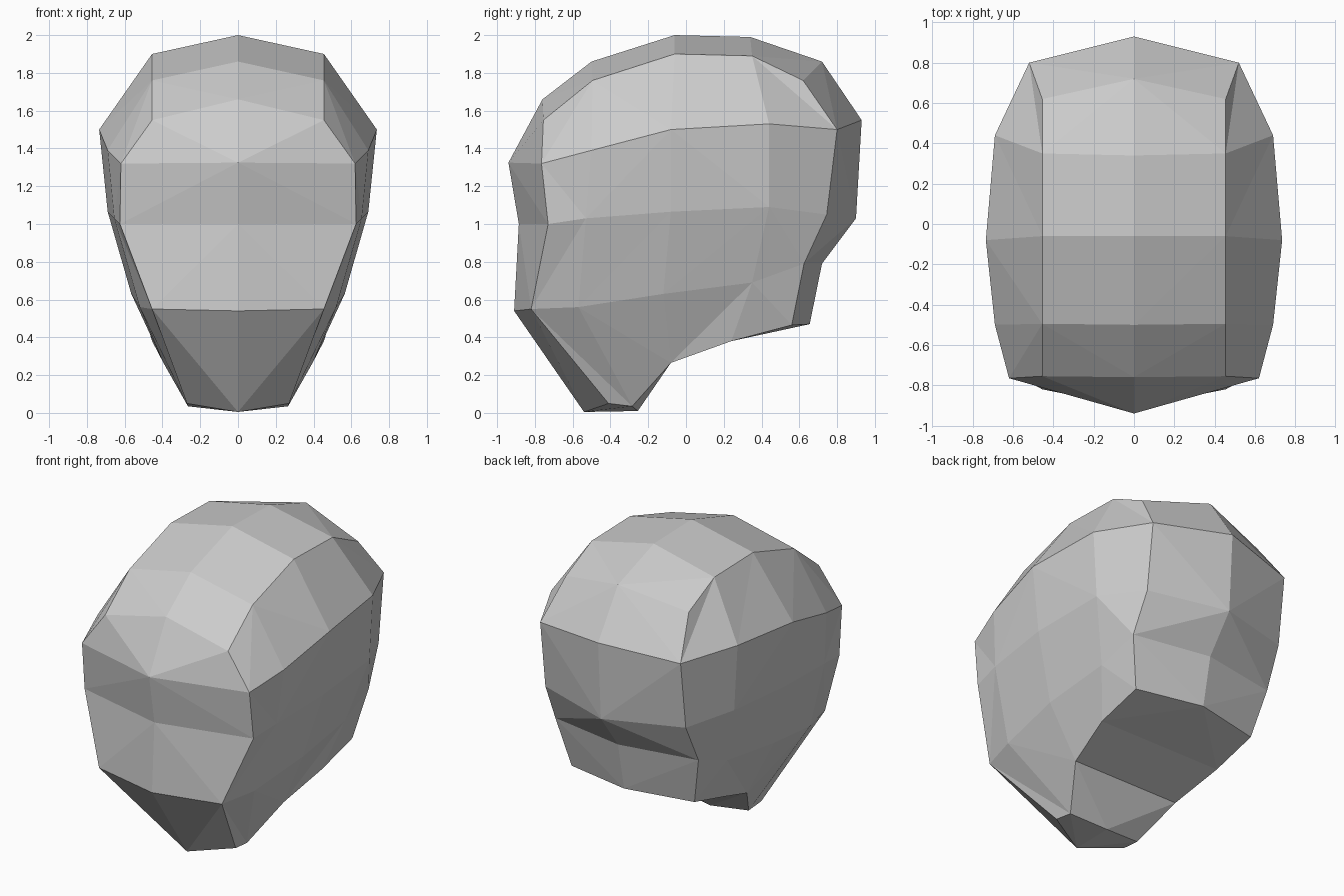
import bpy
import bmesh
from mathutils import Vector

cube = bpy.data.objects.get("Cube")
if cube:
    bpy.data.objects.remove(cube, do_unlink=True)

# Single clay-grey material
clay = bpy.data.materials.new("clay grey")
clay.use_nodes = True
GREY = (0.6, 0.6, 0.6, 1)
clay.diffuse_color = GREY
clay.node_tree.nodes["Principled BSDF"].inputs["Base Color"].default_value = GREY

# Side of the head: five rows from crown to jaw, each running front to back
crown = [(.455, -.755, 1.55), (.455, -.495, 1.76), (.455, -.06, 1.9),
         (.455, .35, 1.89), (.455, .62, 1.76)]
temple = [(.62, -.765, 1.32), (.69, -.5, 1.39), (.735, -.08, 1.5),
          (.69, .44, 1.53), (.52, .8, 1.5)]
cheek = [(.625, -.73, 1), (.655, -.53, 1.03), (.69, -.08, 1.065),
         (.665, .44, 1.09), (.52, .745, 1.05)]
lower_cheek = [(.455, -.82, .55), (.52, -.57, .56), (.565, -.12, .63),
               (.55, .35, .69), (.53, .625, .79)]
jaw = [(.27, -.41, .05), (.265, -.285, .035), (.395, -.08, .265),
       (.455, .24, .38), (.455, .56, .465)]

# Centre profile (y, z), from brow over the crown, down the nape, along to chin and face
profile = [(-.76, 1.66), (-.5, 1.86), (-.06, 2), (.34, 1.99), (.72, 1.86),
           (.93, 1.55), (.9, 1.03), (.72, .79),
           (.655, .47), (.24, .38), (-.08, .265), (-.255, .01), (-.54, .005),
           (-.91, .54), (-.885, 1), (-.94, 1.325)]

MIDDLE = Vector((0, 0, 1))


def add_quad(bm, a, b, c, d):
    """Split a bent quad along the diagonal that bulges outward."""
    first = ((a.co + c.co) / 2 - MIDDLE).length
    second = ((b.co + d.co) / 2 - MIDDLE).length
    if first >= second:
        bm.faces.new((a, b, c))
        bm.faces.new((a, c, d))
    else:
        bm.faces.new((a, b, d))
        bm.faces.new((b, c, d))


def build_half(bm, side):
    """Add one half of the head; side is +1 for left and -1 for right."""
    grid = [[bm.verts.new((x * side, y, z)) for x, y, z in row]
            for row in (crown, temple, cheek, lower_cheek, jaw)]

    # Side panel
    for upper, lower in zip(grid, grid[1:]):
        for i in range(len(upper) - 1):
            add_quad(bm, upper[i], upper[i + 1], lower[i + 1], lower[i])

    # Strip joining the rim of the side panel to the centre profile
    inner = grid[1:-1]
    rim = (grid[0] + [row[-1] for row in inner]
           + grid[-1][::-1] + [row[0] for row in inner[::-1]])
    centre = [bm.verts.new((0, y, z)) for y, z in profile]
    for i in range(len(rim)):
        j = (i + 1) % len(rim)
        add_quad(bm, rim[i], centre[i], centre[j], rim[j])


# Assemble both halves into one closed, flat-shaded head
bm = bmesh.new()
for side in (1, -1):
    build_half(bm, side)
bmesh.ops.remove_doubles(bm, verts=bm.verts[:], dist=0.0001)
bmesh.ops.recalc_face_normals(bm, faces=bm.faces[:])

mesh = bpy.data.meshes.new("head")
bm.to_mesh(mesh)
bm.free()
mesh.materials.append(clay)
head = bpy.data.objects.new("head", mesh)
bpy.context.collection.objects.link(head)
